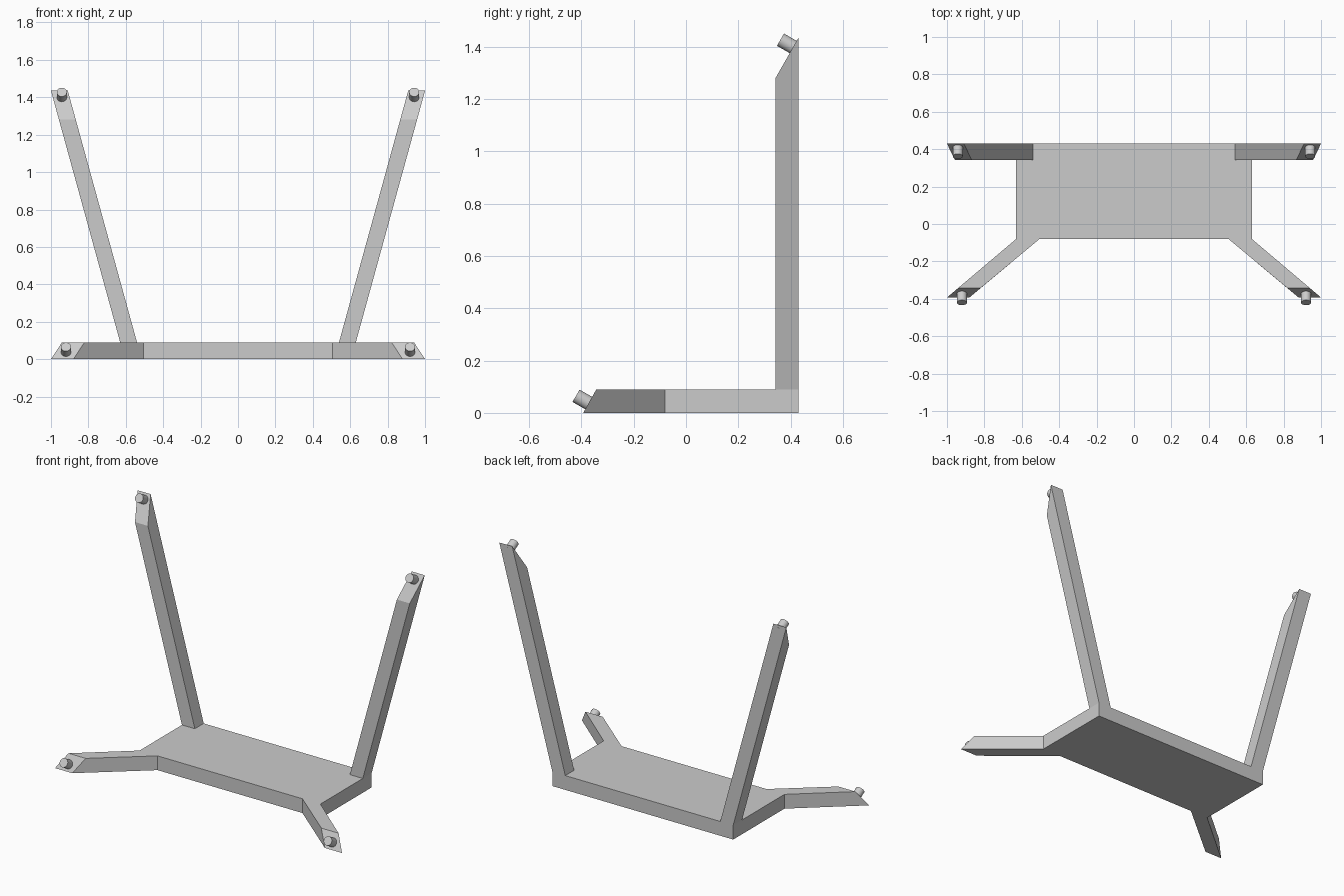
import bpy
import math
from mathutils import Vector

cube = bpy.data.objects.get("Cube")
if cube:
    bpy.data.objects.remove(cube)

grey = bpy.data.materials.new("light grey")
grey.use_nodes = True
colour = (0.6, 0.6, 0.6, 1)
grey.diffuse_color = colour
grey.node_tree.nodes["Principled BSDF"].inputs["Base Color"].default_value = colour

THICK = 0.09      # thickness of the plate and its arms
FRONT = -0.08     # front edge of the plate
BACK = 0.43
SIDE = 0.63       # half width of the plate
TIP = -0.393      # lowest point of the arm tips


def prism(name, lower, upper):
    """Solid between two matching outlines."""
    n = len(lower)
    faces = [tuple(reversed(range(n))), tuple(range(n, 2 * n))]
    faces += [(i, (i + 1) % n, n + (i + 1) % n, n + i) for i in range(n)]
    mesh = bpy.data.meshes.new(name)
    mesh.from_pydata(lower + upper, [], faces)
    mesh.materials.append(grey)
    obj = bpy.data.objects.new(name, mesh)
    bpy.context.collection.objects.link(obj)
    return obj


def plate_outline(z, tip_y):
    """Plate with two splayed front arms, cut off at tip_y."""
    reach = (FRONT - tip_y) * 0.37 / (FRONT - TIP)
    half = [(0.505, FRONT), (0.505 + reach + 0.005, tip_y),
            (SIDE + reach, tip_y), (SIDE, FRONT), (SIDE, BACK)]
    ring = half + [(-x, y) for x, y in reversed(half)]
    return [(x, y, z) for x, y in ring]


# Base plate and arms, with tips sloping back towards the top
prism("base_plate", plate_outline(0, TIP), plate_outline(THICK, -0.343))


# Leaning rear posts, with tops sloping up towards the back
def post_corner(x, y, z):
    return (x + (z - THICK) * 0.37 / 1.345, y, z)


for side, label in ((1, "left"), (-1, "right")):
    corners = [(0.54, 0.342), (SIDE, 0.342), (SIDE, BACK), (0.54, BACK)]
    if side < 0:
        corners.reverse()
    rings = []
    for front_z, back_z in ((THICK, THICK), (1.28, 1.435)):
        ring = [post_corner(x, y, back_z if y == BACK else front_z) for x, y in corners]
        rings.append([(side * x, y, z) for x, y, z in ring])
    prism(label + "_rear_post", *rings)

    # Round pegs standing square on the sloped ends
    axis = Vector((0, -math.cos(math.radians(30)), 0.5))
    for part, base in (("post", (0.942, 0.409, 1.4)), ("arm", (0.92, -0.373, 0.038))):
        centre = Vector((side * base[0], base[1], base[2])) + axis * 0.0225
        bpy.ops.mesh.primitive_cylinder_add(vertices=24, radius=0.027, depth=0.065,
                                            location=centre, rotation=(math.radians(60), 0, 0))
        peg = bpy.context.object
        peg.name = label + "_" + part + "_peg"
        peg.data.materials.append(grey)
        bpy.ops.object.shade_smooth_by_angle()
